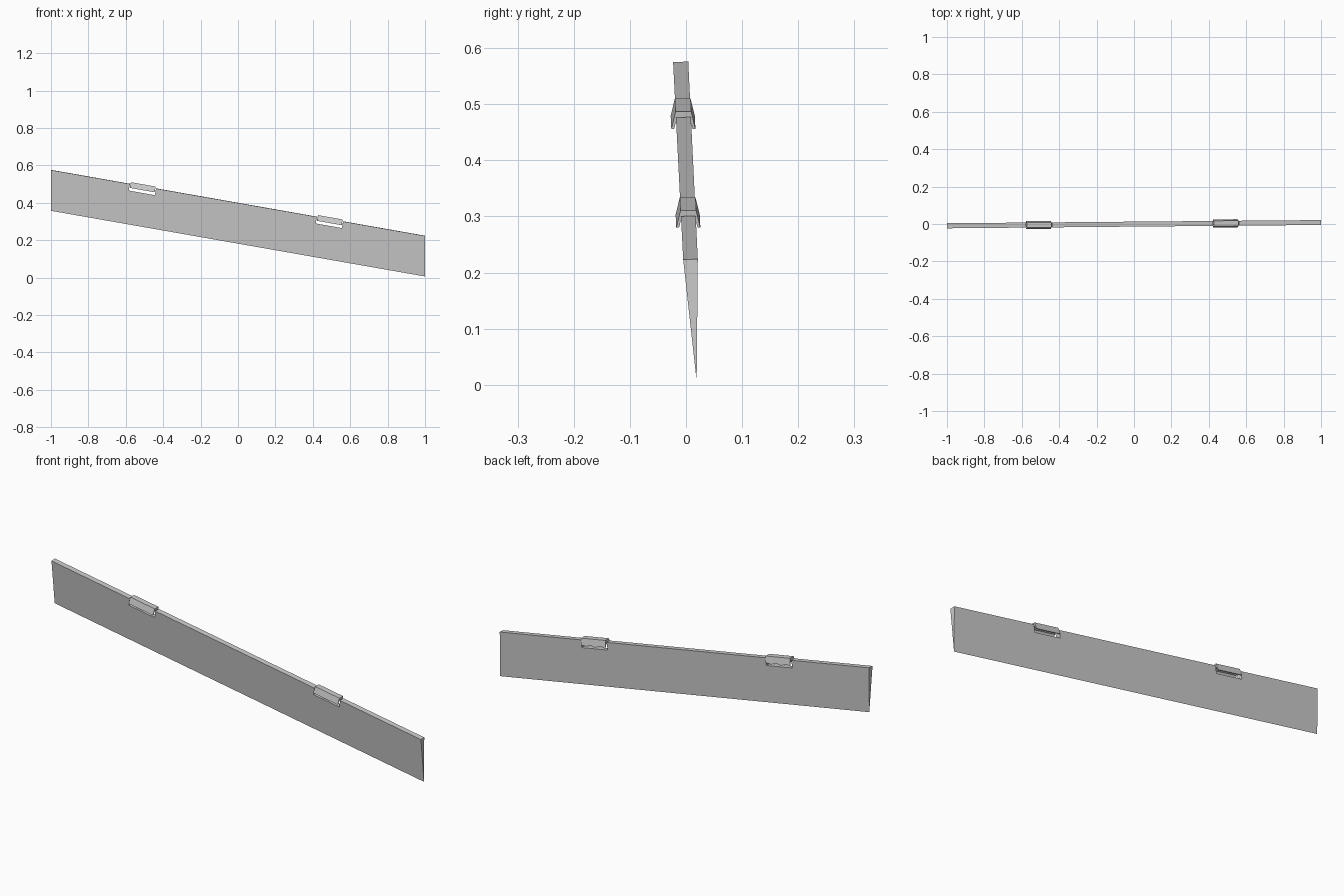
import bpy, bmesh
from mathutils import Vector

if "Cube" in bpy.data.objects:
    bpy.data.objects.remove(bpy.data.objects["Cube"])

SLOPE, YAW = -0.176, 0.0088
ALONG = Vector((1, YAW, SLOPE)).normalized()   # direction of the top edge
UP = Vector((-SLOPE, 0, 1)).normalized()       # square to the top edge
SIDE = UP.cross(ALONG)


def loft(name, start, end):
    """Closed solid between two matching cross-sections."""
    bm = bmesh.new()
    a = [bm.verts.new(p) for p in start]
    b = [bm.verts.new(p) for p in end]
    n = len(a)
    bm.faces.new(a)
    bm.faces.new(b[::-1])
    for i in range(n):
        j = (i + 1) % n
        bm.faces.new((a[i], b[i], b[j], a[j]))
    bmesh.ops.recalc_face_normals(bm, faces=bm.faces[:])
    mesh = bpy.data.meshes.new(name)
    bm.to_mesh(mesh)
    bm.free()
    obj = bpy.data.objects.new(name, mesh)
    bpy.context.collection.objects.link(obj)
    return obj


def section(x, profile):
    """Cross-section at a point along the middle of the top edge."""
    c = Vector((x, 0.004 + YAW * (x - 1) + 0.004, 0.224 + SLOPE * (x - 1)))
    return lambda t: [c + ALONG * t + SIDE * s + UP * u for s, u in profile]


# tapered blade, thick along the top and sharp along the bottom
blade = loft("blade",
             [(-1, -0.023, 0.575), (-1, 0.004, 0.576), (-1, 0.002, 0.357)],
             [(1, -0.005, 0.223), (1, 0.021, 0.224), (1, 0.019, 0.006)])

# notches in the top edge, bridged by flared channel-shaped hinge caps
notch = [(-0.06, 0.05), (0.06, 0.05), (0.06, -0.037), (-0.06, -0.037)]
cap = [(-0.014, 0.009), (0.014, 0.009), (0.0215, -0.022), (0.0165, -0.022),
       (0.0135, -0.010), (0.006, -0.005), (-0.006, -0.005), (-0.0135, -0.010),
       (-0.0165, -0.022), (-0.0215, -0.022)]
for label, x in (("left", -0.508), ("right", 0.492)):
    at = section(x, notch)
    cutter = loft("notch_cutter_" + label, at(-0.071), at(0.071))
    cutter.hide_render = True
    cutter.hide_set(True)
    mod = blade.modifiers.new("notch_" + label, 'BOOLEAN')
    mod.operation = 'DIFFERENCE'
    mod.solver = 'EXACT'
    mod.object = cutter
    at = section(x, cap)
    loft("hinge_cap_" + label, at(-0.067), at(0.067))
